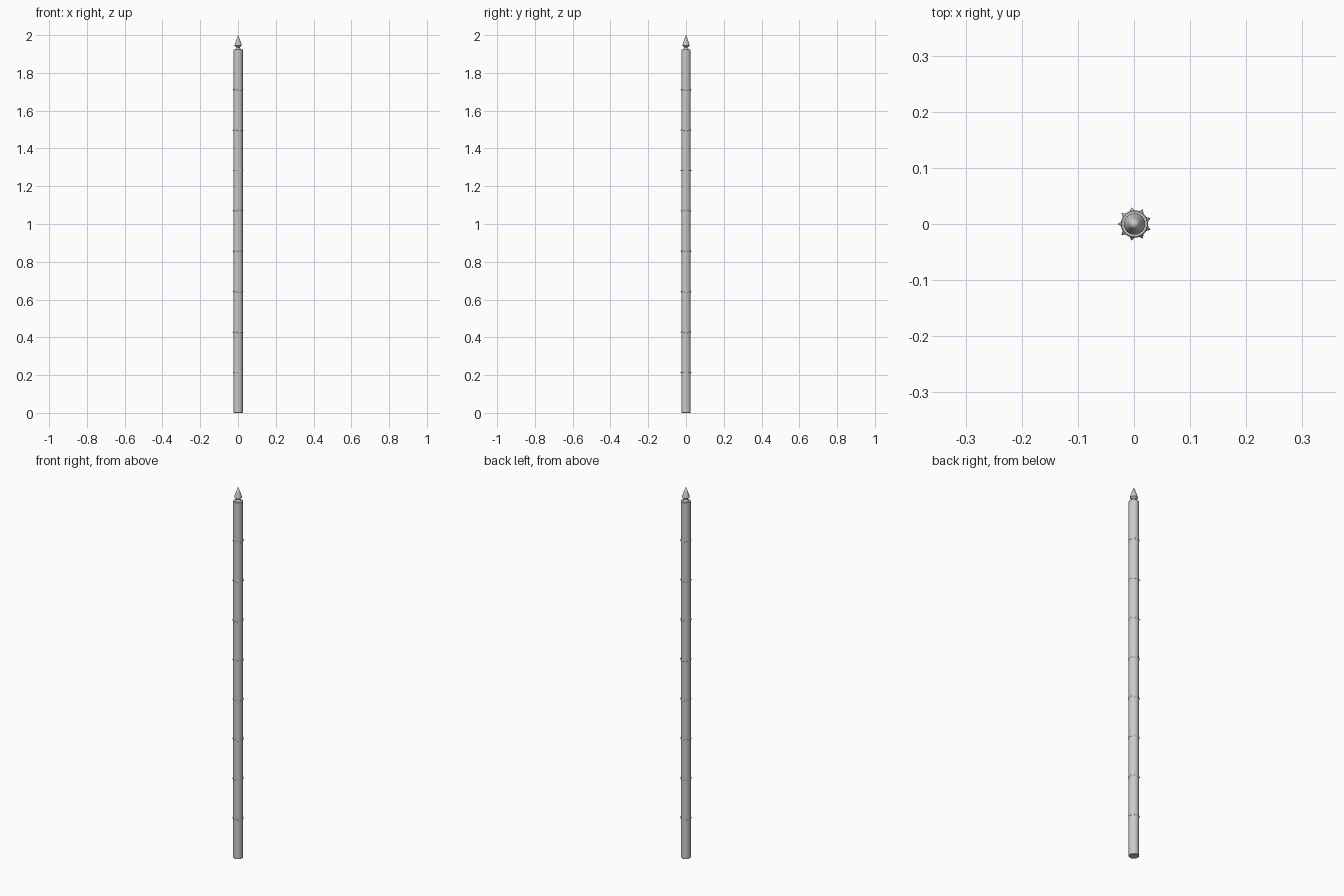
import bpy, bmesh, math
from mathutils import Matrix, Vector

if "Cube" in bpy.data.objects:
    bpy.data.objects.remove(bpy.data.objects["Cube"])

CX = 0.0009          # odd spike count shifts the axis slightly
R = 0.0245           # pole radius
TOP = 1.925
SECTIONS = 9
SPIKES = 9


def lathe(name, profile, sides, smooth=True):
    bm = bmesh.new()
    rings = []
    for r, z in profile:
        if r == 0:
            rings.append([bm.verts.new((CX, 0, z))])
        else:
            rings.append([bm.verts.new((CX + r * math.cos(2 * math.pi * i / sides),
                                        r * math.sin(2 * math.pi * i / sides), z))
                          for i in range(sides)])
    for a, b in zip(rings, rings[1:]):
        for i in range(sides):
            j = (i + 1) % sides
            if len(a) == 1:
                bm.faces.new((a[0], b[j], b[i]))
            elif len(b) == 1:
                bm.faces.new((a[i], a[j], b[0]))
            else:
                bm.faces.new((a[i], a[j], b[j], b[i]))
    bmesh.ops.recalc_face_normals(bm, faces=bm.faces)
    return finish(name, bm, smooth)


def finish(name, bm, smooth):
    me = bpy.data.meshes.new(name)
    bm.to_mesh(me)
    bm.free()
    ob = bpy.data.objects.new(name, me)
    bpy.context.collection.objects.link(ob)
    if smooth:
        bpy.ops.object.select_all(action='DESELECT')
        ob.select_set(True)
        bpy.context.view_layer.objects.active = ob
        bpy.ops.object.shade_smooth_by_angle(angle=math.radians(30))
    return ob


# round pole with a slightly eased top and bottom rim
lathe("pole", [(0, 0), (R - 0.002, 0), (R, 0.002), (R, TOP - 0.002),
               (R - 0.002, TOP), (0, TOP)], 32)

# pointed finial on a narrow neck
lathe("finial", [(0, TOP - 0.002), (0.014, TOP), (0.008, TOP + 0.009),
                 (0.019, TOP + 0.019), (0.0185, TOP + 0.023),
                 (0.010, TOP + 0.050), (0, 2.0)], 24)

# rings of short outward spikes
for k in range(1, SECTIONS):
    bm = bmesh.new()
    z = k * TOP / SECTIONS
    base, tip = R - 0.0015, 0.0305
    for i in range(SPIKES):
        a = math.pi + 2 * math.pi * i / SPIKES
        out = Vector((math.cos(a), math.sin(a), 0))
        rot = out.to_track_quat('Z', 'Y').to_matrix().to_4x4()
        pos = Matrix.Translation(Vector((CX, 0, z)) + out * (base + tip) / 2)
        bmesh.ops.create_cone(bm, cap_ends=True, segments=12, radius1=0.005,
                              radius2=0, depth=tip - base, matrix=pos @ rot)
    finish(f"spike_ring_{k}", bm, True)
